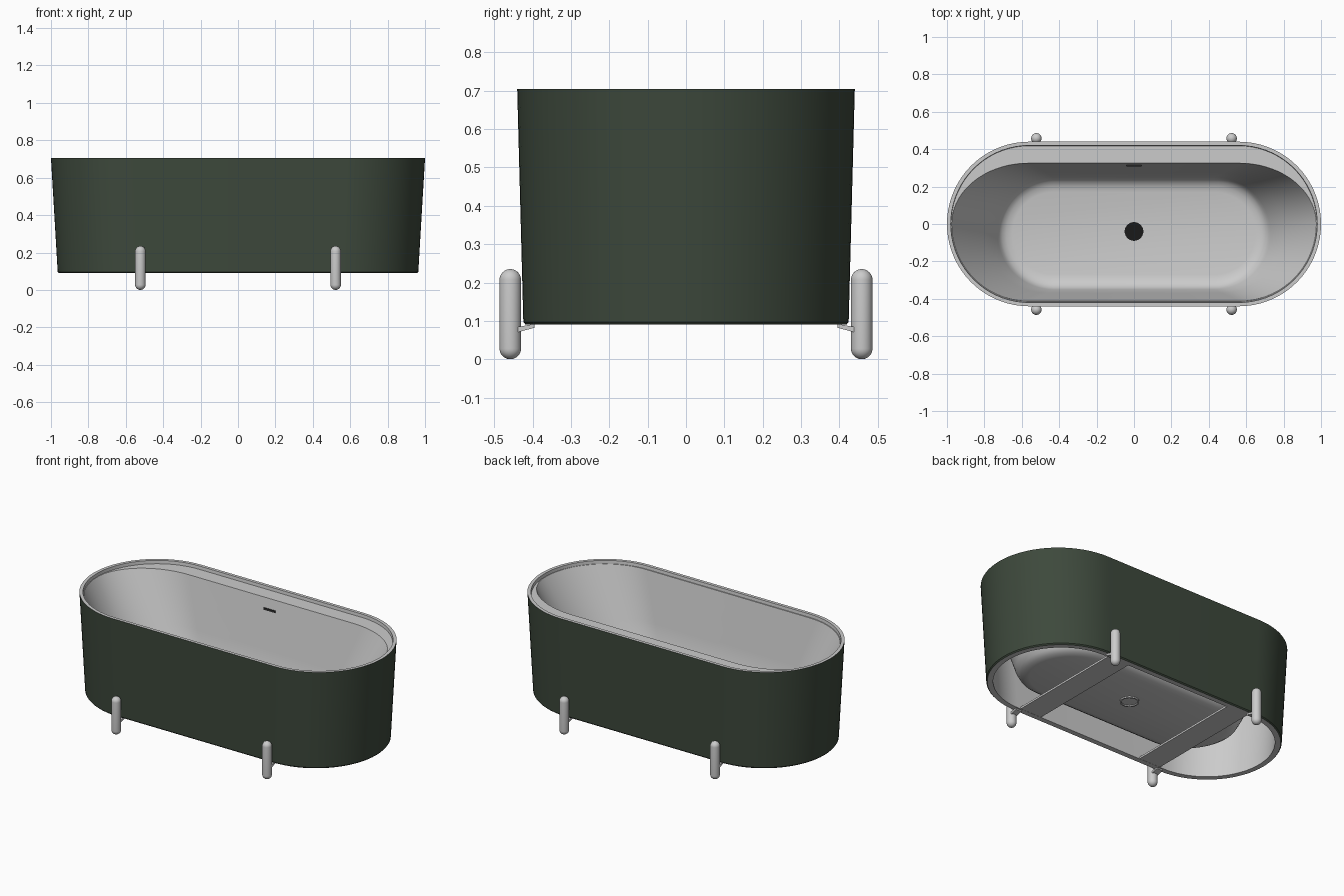
import bpy, bmesh, math
from mathutils import Vector

if "Cube" in bpy.data.objects:
    bpy.data.objects.remove(bpy.data.objects["Cube"])

ARC = 36  # points on each rounded end


def finish(name, bm, color=None, smooth=True):
    me = bpy.data.meshes.new(name)
    bm.to_mesh(me)
    bm.free()
    ob = bpy.data.objects.new(name, me)
    bpy.context.collection.objects.link(ob)
    if color:
        mat = bpy.data.materials.new(name + "_paint")
        mat.diffuse_color = (*color, 1)
        mat.use_nodes = True
        mat.node_tree.nodes["Principled BSDF"].inputs["Base Color"].default_value = mat.diffuse_color
        me.materials.append(mat)
    if smooth:
        bpy.ops.object.select_all(action='DESELECT')
        ob.select_set(True)
        bpy.context.view_layer.objects.active = ob
        bpy.ops.object.shade_smooth_by_angle(angle=math.radians(30))
    return ob


def ring(z, sx, rx, front, back, cy=0.0):
    """Rounded oval: straight half-length sx, end radius rx, separate front/back depth."""
    pts = []
    for side, a0 in ((1, -math.pi / 2), (-1, math.pi / 2)):
        for i in range(ARC + 1):
            a = a0 + math.pi * i / ARC
            s = math.sin(a)
            pts.append(Vector((side * sx + rx * math.cos(a),
                               cy + s * (back if s > 0 else front), z)))
    return pts


def loft(name, rings, color=None, cap_start=False, cap_end=False):
    bm = bmesh.new()
    loops = [[bm.verts.new(p) for p in r] for r in rings]
    for a, b in zip(loops, loops[1:]):
        for i in range(len(a)):
            j = (i + 1) % len(a)
            bm.faces.new((a[i], a[j], b[j], b[i]))
    if cap_start:
        bm.faces.new(loops[0][::-1])
    if cap_end:
        bm.faces.new(loops[-1])
    return finish(name, bm, color)


def even(z, r, sx=0.56):
    return ring(z, sx, r, r, r)


def box(name, loc, size, color=None):
    bm = bmesh.new()
    bmesh.ops.create_cube(bm, size=1)
    for v in bm.verts:
        v.co = Vector(loc) + Vector(v.co[k] * size[k] for k in range(3))
    return finish(name, bm, color, False)


# Green outer shell, tapering towards the bottom
loft("outer_shell", [even(0.09, 0.418, 0.54), even(0.097, 0.424, 0.54),
                     even(0.705, 0.44)], (0.047, 0.066, 0.045))


# Basin: rim, back ledge, sloping walls, filleted floor
def wall(t, z, grow=0.0):
    m = lambda a, b: a + (b - a) * t
    return ring(z, m(0.565, 0.43), m(0.41, 0.30) + grow, m(0.412, 0.30) + grow,
                m(0.325, 0.30) + grow * 0.5, m(0, -0.05))


def floor_ring(z, r):
    return ring(z, 0.43, r, r, r, -0.05)


inside = [even(0.705, 0.44), even(0.705, 0.42), even(0.685, 0.418), wall(0, 0.685)]
inside += [wall(t, 0.685 - 0.425 * t) for t in (0.02, 0.35, 0.7, 1)]
inside += [floor_ring(z, r) for z, r in ((0.238, 0.29), (0.22, 0.275), (0.207, 0.252), (0.20, 0.22))]
loft("basin", inside, cap_end=True)

# Underside of the basin and the inner face of the shell
under = [floor_ring(z, r) for z, r in ((0.18, 0.23), (0.188, 0.265), (0.205, 0.292), (0.24, 0.312))]
under += [wall(0.7, 0.385, 0.012), wall(0.38, 0.52, 0.01)]
under += [even(0.52, 0.40, 0.555), even(0.09, 0.385, 0.54), even(0.09, 0.418, 0.54)]
loft("underside", under, cap_start=True)

# Drain and overflow slot
bm = bmesh.new()
bmesh.ops.create_circle(bm, cap_ends=True, segments=40, radius=0.05)
bmesh.ops.translate(bm, verts=bm.verts, vec=(0, -0.04, 0.202))
finish("drain", bm, (0.01, 0.01, 0.01), False)
drain = []
for r, z in ((0.046, 0.179), (0.046, 0.172), (0.055, 0.172), (0.055, 0.181)):
    drain.append([Vector((r * math.cos(k * math.tau / 40), -0.04 + r * math.sin(k * math.tau / 40), z))
                  for k in range(40)])
loft("drain_collar", drain)
box("overflow_slot", (0, 0.312, 0.62), (0.08, 0.008, 0.012), (0.03, 0.03, 0.03))

# Capsule legs with wedge brackets, and cross straps
R, H = 0.028, 0.235
for sx, xn in ((-1, "left"), (1, "right")):
    box(xn + "_strap", (sx * 0.44, 0, 0.097), (0.15, 0.80, 0.012))
    for sy, yn in ((-1, "front"), (1, "back")):
        bm = bmesh.new()
        bmesh.ops.create_uvsphere(bm, u_segments=32, v_segments=16, radius=R)
        # split the sphere at its equator and stretch into a capsule
        eq = [e for e in bm.edges if all(abs(v.co.z) < 1e-5 for v in e.verts)]
        up = {v for v in bm.verts if v.co.z > 1e-5}
        new = bmesh.ops.split_edges(bm, edges=eq)["edges"]
        for f in bm.faces:
            if f.calc_center_median().z > 0:
                up.update(f.verts)
        for v in bm.verts:
            v.co.z += H - R if v in up else R
        bmesh.ops.bridge_loops(bm, edges=[e for e in bm.edges if e.is_boundary])
        bmesh.ops.recalc_face_normals(bm, faces=bm.faces)
        bmesh.ops.translate(bm, verts=bm.verts, vec=(sx * 0.522, sy * 0.458, 0))
        finish(f"{yn}_{xn}_leg", bm)

        bm = bmesh.new()
        prof = ((0.44, 0.070), (0.395, 0.082), (0.395, 0.092), (0.44, 0.084))
        vs = [bm.verts.new((sx * 0.522, sy * y, z)) for y, z in prof]
        f = bm.faces.new(vs)
        bmesh.ops.translate(bm, verts=vs, vec=(-0.02, 0, 0))
        ext = bmesh.ops.extrude_face_region(bm, geom=[f], use_keep_orig=True)["geom"]
        bmesh.ops.translate(bm, verts=[g for g in ext if isinstance(g, bmesh.types.BMVert)],
                            vec=(0.04, 0, 0))
        bmesh.ops.recalc_face_normals(bm, faces=bm.faces)
        finish(f"{yn}_{xn}_bracket", bm, smooth=False)
